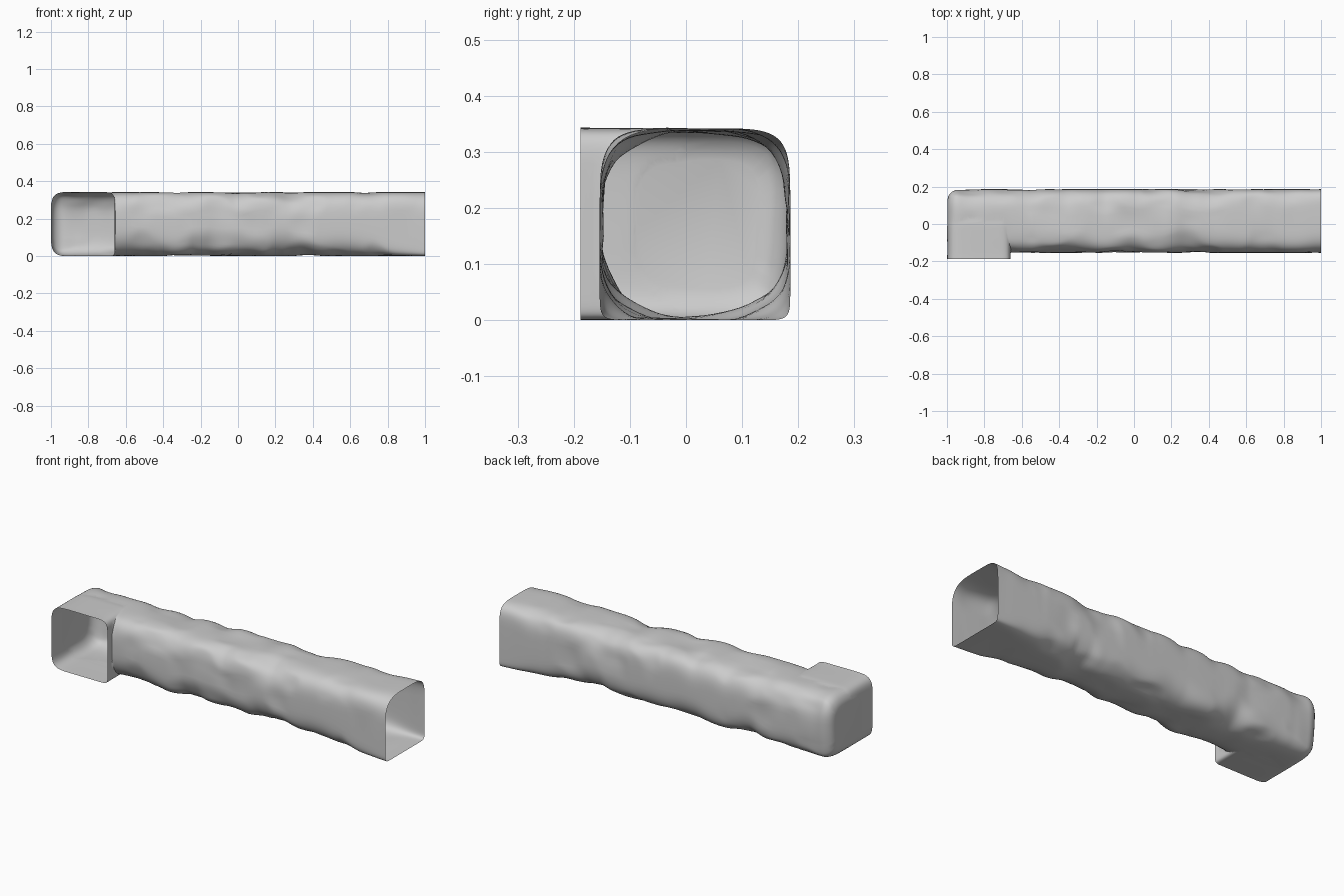
import bpy, bmesh, math
from mathutils import Vector, noise

cube = bpy.data.objects.get("Cube")
if cube:
    bpy.data.objects.remove(cube, do_unlink=True)

stone = bpy.data.materials.new("pale grey stone")
stone.use_nodes = True
GREY = (0.6, 0.6, 0.6, 1)
stone.diffuse_color = GREY
stone.node_tree.nodes["Principled BSDF"].inputs["Base Color"].default_value = GREY

SIDES = 64


def wobble(*p):
    return noise.noise(Vector(p))


def spow(v, e):
    return math.copysign(abs(v) ** e, v)


def ring(half_u, half_v, exponents, rough, seed):
    """Squarish outline; each quadrant has its own corner sharpness."""
    pts = []
    for i in range(SIDES):
        a = math.tau * (i + 0.5) / SIDES
        e = 2 / exponents[int(i // (SIDES / 4))]
        u, v = spow(math.cos(a), e), spow(math.sin(a), e)
        k = 1 - rough * max(0, wobble(u * 1.6, v * 1.6, seed))
        pts.append((half_u * u * k, half_v * v * k))
    return pts


def loft(name, rings):
    """Closed solid from a row of rings."""
    bm = bmesh.new()
    rows = [[bm.verts.new(p) for p in r] for r in rings]
    for a, b in zip(rows, rows[1:]):
        for i in range(SIDES):
            j = (i + 1) % SIDES
            bm.faces.new((a[i], a[j], b[j], b[i]))
    bm.faces.new(rows[0])
    bm.faces.new(rows[-1])
    bmesh.ops.recalc_face_normals(bm, faces=bm.faces)
    me = bpy.data.meshes.new(name)
    bm.to_mesh(me)
    bm.free()
    me.materials.append(stone)
    ob = bpy.data.objects.new(name, me)
    bpy.context.collection.objects.link(ob)
    return ob


def end_inset(d, radius):
    """Shrink of a ring at distance d from a rounded closed end."""
    t = min(d / radius, 1)
    return radius * (1 - math.sqrt(1 - (1 - t) ** 2))


# Long passage: closed on the right, square-floored arch at the open end
rows = []
STEPS = 130
for s in range(STEPS + 1):
    t = s / STEPS
    x = -1 + 2.04 * t ** 1.15
    inset = end_inset(x + 1, 0.065)
    mouth = max(0, min(1, (x - 0.6) / 0.4)) ** 2
    ex = []
    for q, (base, target) in enumerate(((4, 5.5), (4, 3.6), (3.2, 16), (3.2, 16))):
        n = base + 2.2 * wobble(x * 6, q * 7.3, 1.5)
        n = max(2.4, n)
        ex.append(n + (target - n) * mouth)
    outline = ring(0.17 - inset, 0.171 - inset, ex, 0.08 * (1 - mouth), x * 7)
    rows.append([(x, 0.016 + u, 0.171 + v) for u, v in outline])
tunnel = loft("tunnel", rows)

# Short side branch opening to the front
rows = []
for s in range(31):
    y = 0.11 - 0.36 * s / 30
    inset = end_inset(0.11 - y, 0.12) * 0.9
    flare = 0.03 * max(0, min(1, (y + 0.19) / 0.05)) ** 2 if y > -0.19 else 0
    outline = ring(0.17 - inset, 0.1715 - inset, (9, 6, 6, 18), 0.012, y * 7)
    rows.append([(-0.829 + u, y, 0.1718 + v) for u, v in outline])
branch = loft("branch_cutter", rows)
branch.hide_render = True

# Join both passages into one skin
mod = tunnel.modifiers.new("join", 'BOOLEAN')
mod.operation = 'UNION'
mod.solver = 'EXACT'
mod.object = branch
bm = bmesh.new()
bm.from_object(tunnel, bpy.context.evaluated_depsgraph_get())
tunnel.modifiers.clear()
bpy.data.objects.remove(branch, do_unlink=True)

# Slice both mouths open
for co, no in (((1, 0, 0), (1, 0, 0)), ((0, -0.188, 0), (0, -1, 0))):
    bmesh.ops.bisect_plane(bm, geom=bm.verts[:] + bm.edges[:] + bm.faces[:],
                           plane_co=co, plane_no=no, clear_outer=True)

# Soften the seam where the passages meet
seam = [v for v in bm.verts if not v.is_boundary
        and v.co.x < -0.55 and -0.17 < v.co.y < 0.14]
for _ in range(3):
    bmesh.ops.smooth_vert(bm, verts=seam, factor=0.4,
                          use_axis_x=True, use_axis_y=True, use_axis_z=True)
bm.to_mesh(tunnel.data)
bm.free()

bpy.ops.object.select_all(action='DESELECT')
tunnel.select_set(True)
bpy.context.view_layer.objects.active = tunnel
bpy.ops.object.shade_smooth_by_angle(angle=math.radians(50))
